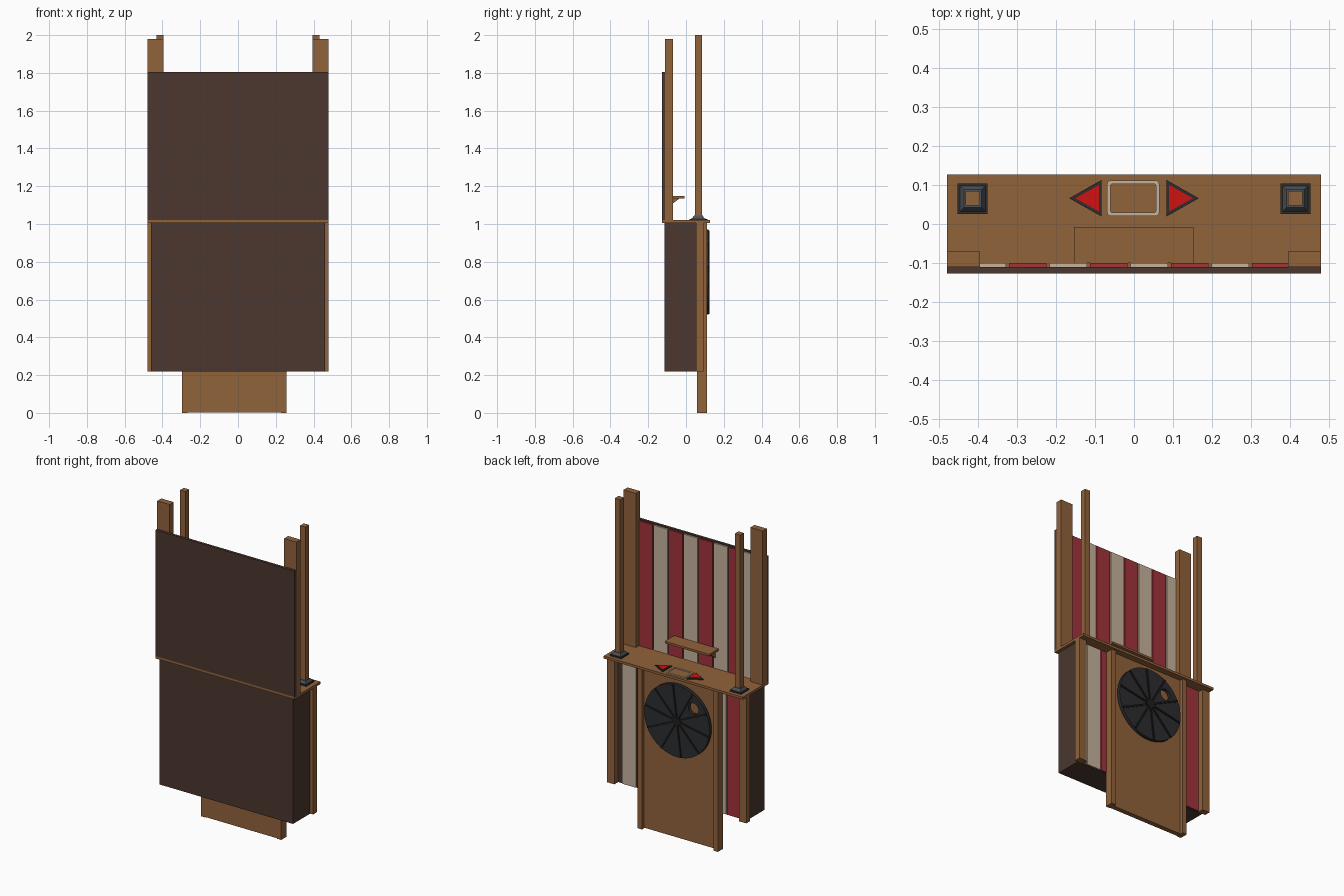
import bpy
import bmesh
from math import cos, sin, pi, radians
from mathutils import Matrix

if "Cube" in bpy.data.objects:
    bpy.data.objects.remove(bpy.data.objects["Cube"], do_unlink=True)


def material(name, r, g, b):
    m = bpy.data.materials.new(name)
    m.use_nodes = True
    m.diffuse_color = (r, g, b, 1)
    m.node_tree.nodes["Principled BSDF"].inputs["Base Color"].default_value = (r, g, b, 1)
    return m


WOOD = material("warm wood", 0.285, 0.125, 0.044)
DARK = material("dark wood", 0.07, 0.038, 0.028)
RED = material("striped red", 0.36, 0.034, 0.045)
CREAM = material("cream", 0.57, 0.45, 0.34)
ARROW = material("bright red", 0.62, 0.006, 0.006)
CHAR = material("charcoal", 0.025, 0.026, 0.028)
BLACK = material("near black", 0.013, 0.013, 0.014)
GREY = material("steel grey", 0.075, 0.085, 0.095)


def finish(name, bm, mat):
    bmesh.ops.recalc_face_normals(bm, faces=bm.faces)
    me = bpy.data.meshes.new(name)
    bm.to_mesh(me)
    bm.free()
    me.materials.append(mat)
    ob = bpy.data.objects.new(name, me)
    bpy.context.collection.objects.link(ob)
    return ob


def box(name, mat, x, y, z, taper=1.0):
    """Box from (min, max) pairs; taper scales the top about its centre."""
    bm = bmesh.new()
    bmesh.ops.create_cube(bm, size=1)
    for v in bm.verts:
        k = taper if v.co.z > 0 else 1
        v.co = [sum(p) / 2 + c * (p[1] - p[0]) * s
                for p, c, s in zip((x, y, z), v.co, (k, k, 1))]
    return finish(name, bm, mat)


def prism(name, mat, points, offset):
    """Extrude a flat outline of 3D points by an offset vector."""
    bm = bmesh.new()
    face = bm.faces.new([bm.verts.new(p) for p in points])
    ext = bmesh.ops.extrude_face_region(bm, geom=[face])["geom"]
    bmesh.ops.translate(bm, vec=offset, verts=[g for g in ext if isinstance(g, bmesh.types.BMVert)])
    return finish(name, bm, mat)


def disc(name, mat, x, z, r, y, sides=48):
    pts = [(x + r * cos(2 * pi * i / sides), y[0], z + r * sin(2 * pi * i / sides))
           for i in range(sides)]
    return prism(name, mat, pts, (0, y[1] - y[0], 0))


def pair(a, b, side):
    return tuple(sorted((a * side, b * side)))


# Main body, counter and upper board
box("lower_cabinet", DARK, (-0.46, 0.46), (-0.115, 0.054), (0.22, 1.005))
box("counter", WOOD, (-0.48, 0.48), (-0.127, 0.127), (1.005, 1.02))
box("upper_board", DARK, (-0.48, 0.48), (-0.127, -0.11), (1.02, 1.805))

# Striped planks, alternating in opposite order above and below
for i in range(8):
    c = -0.376 + 0.1037 * i
    box(f"upper_plank_{i}", RED if i % 2 else CREAM,
        (c - 0.048, c + 0.048), (-0.112, -0.1), (1.02, 1.798))
    box(f"lower_plank_{i}", CREAM if i % 2 else RED,
        (c - 0.048, c + 0.048), (0.05, 0.063), (0.222, 1.005))

# Posts, poles and feet on both sides
for side, label in ((1, "left"), (-1, "right")):
    box(f"{label}_corner_post", WOOD, pair(0.43, 0.48, side), (0.054, 0.092), (0.22, 1.005))
    box(f"{label}_board_post", WOOD, pair(0.395, 0.48, side), (-0.11, -0.07), (1.02, 1.98))
    box(f"{label}_pole", WOOD, pair(0.395, 0.432, side), (0.047, 0.084), (1.02, 2.0))
    box(f"{label}_pole_foot", CHAR, pair(0.375, 0.452, side), (0.026, 0.104), (1.02, 1.029))
    box(f"{label}_pole_collar", GREY, pair(0.381, 0.446, side), (0.032, 0.098), (1.029, 1.045), 0.7)

# Shelf with triangular brackets
box("shelf", WOOD, (-0.154, 0.152), (-0.1, -0.008), (1.135, 1.148))
for x in (-0.135, 0.115):
    prism("shelf_bracket", WOOD,
          [(x, -0.1, 1.135), (x, -0.035, 1.135), (x, -0.1, 1.085)], (0.02, 0, 0))

# Door panel with raised side stiles
DX = -0.02
box("door_panel", WOOD, (DX - 0.277, DX + 0.277), (0.058, 0.088), (0.003, 1.005))
for side in (-1, 1):
    edge = sorted((DX + side * 0.247, DX + side * 0.277))
    box("door_stile", WOOD, edge, (0.058, 0.11), (0, 1.005))

# Wheel with one hole cut between its spokes
WZ, R = 0.745, 0.225
wheel = disc("wheel", CHAR, DX, WZ, R, (0.098, 0.118))
a = radians(137)
cutter = disc("hole_cutter", CHAR, DX + 0.155 * cos(a), WZ + 0.155 * sin(a), 0.035, (0.05, 0.2), 24)
mod = wheel.modifiers.new("hole", "BOOLEAN")
mod.operation = "DIFFERENCE"
mod.object = cutter
bpy.context.view_layer.objects.active = wheel
bpy.ops.object.modifier_apply(modifier="hole")
bpy.data.objects.remove(cutter, do_unlink=True)
for i in range(10):
    spoke = box(f"wheel_spoke_{i}", BLACK, (0.02, R - 0.003), (0.116, 0.124), (-0.005, 0.005))
    turn = Matrix.Rotation(-(a + radians(18 + 36 * i)), 4, "Y")
    spoke.data.transform(Matrix.Translation((DX, 0, WZ)) @ turn)
disc("wheel_hub", BLACK, DX, WZ, 0.028, (0.116, 0.125), 16)
bpy.ops.object.select_all(action="DESELECT")
wheel.select_set(True)
bpy.ops.object.shade_smooth_by_angle()

# Arrow buttons on the counter
for side, label in ((1, "left"), (-1, "right")):
    for part, mat, base, tip, half, top in (("frame", CHAR, 0.083, 0.166, 0.047, 0.006),
                                            ("button", ARROW, 0.09, 0.151, 0.034, 0.009)):
        pts = [(side * base, 0.066 - half, 1.02), (side * tip, 0.066, 1.02),
               (side * base, 0.066 + half, 1.02)]
        prism(f"{label}_arrow_{part}", mat, pts, (0, 0, top))


# Rounded outline between the arrows
def rounded(hx, hy, r):
    pts = []
    for k, (sx, sy) in enumerate(((1, 1), (-1, 1), (-1, -1), (1, -1))):
        for j in range(4):
            t = pi / 2 * (k + j / 3)
            pts.append((-0.002 + sx * (hx - r) + r * cos(t), 0.066 + sy * (hy - r) + r * sin(t), 1.02))
    return pts


bm = bmesh.new()
outer, inner = ([bm.verts.new(p) for p in rounded(*s)]
                for s in ((0.067, 0.046, 0.01), (0.058, 0.037, 0.005)))
n = len(outer)
ring = [bm.faces.new((outer[i], outer[(i + 1) % n], inner[(i + 1) % n], inner[i])) for i in range(n)]
ext = bmesh.ops.extrude_face_region(bm, geom=ring)["geom"]
bmesh.ops.translate(bm, vec=(0, 0, 0.004), verts=[g for g in ext if isinstance(g, bmesh.types.BMVert)])
finish("card_outline", bm, CREAM)
